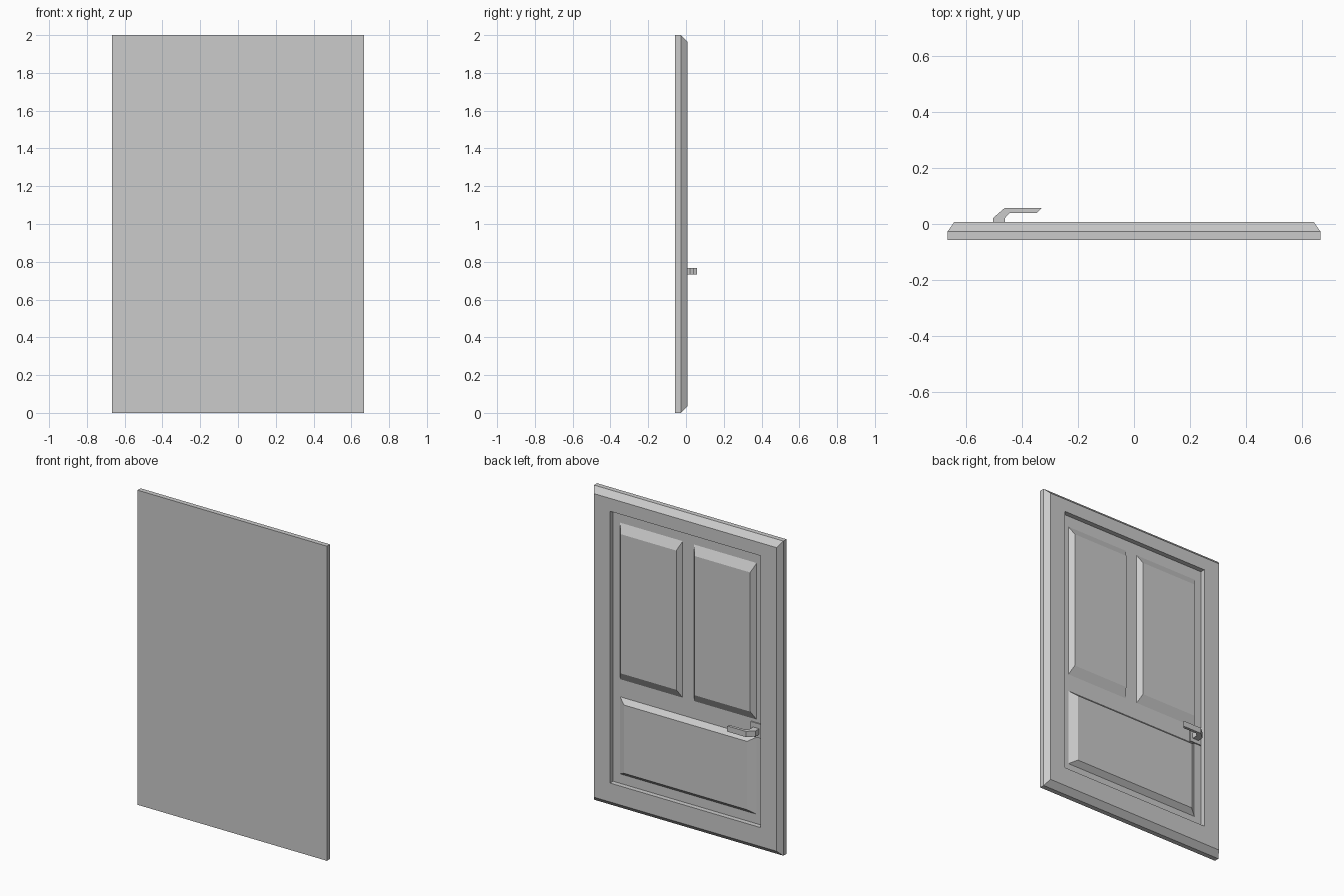
import bpy
import bmesh

cube = bpy.data.objects.get("Cube")
if cube:
    bpy.data.objects.remove(cube, do_unlink=True)

grey = bpy.data.materials.new("plain_grey")
grey.use_nodes = True
colour = (0.6, 0.6, 0.6, 1)
grey.diffuse_color = colour
grey.node_tree.nodes["Principled BSDF"].inputs["Base Color"].default_value = colour

LEAF_Y = -0.024   # depth of the sunken door leaf
FACE_Y = 0.007    # back face of the frame


def finish(name, bm):
    bmesh.ops.recalc_face_normals(bm, faces=bm.faces)
    mesh = bpy.data.meshes.new(name)
    bm.to_mesh(mesh)
    bm.free()
    mesh.materials.append(grey)
    obj = bpy.data.objects.new(name, mesh)
    bpy.context.collection.objects.link(obj)
    return obj


def loft(name, loops):
    """Join upright rectangles (x0, x1, z0, z1, y) into a capped solid."""
    bm = bmesh.new()
    rings = [[bm.verts.new(p) for p in
              ((x0, y, z0), (x1, y, z0), (x1, y, z1), (x0, y, z1))]
             for x0, x1, z0, z1, y in loops]
    for a, b in zip(rings, rings[1:]):
        for i in range(4):
            j = (i + 1) % 4
            bm.faces.new((a[i], a[j], b[j], b[i]))
    bm.faces.new(rings[0])
    bm.faces.new(rings[-1])
    return finish(name, bm)


def raised_panel(name, x0, x1, z0, z1, inset_x, inset_z):
    loft(name, [(x0, x1, z0, z1, LEAF_Y),
                (x0 + inset_x, x1 - inset_x, z0 + inset_z, z1 - inset_z, FACE_Y - 0.001)])


# Door slab: bevelled border with a sunken leaf on the back
W = 0.666
loft("door_frame", [
    (-W, W, 0, 2, -0.058),
    (-W, W, 0, 2, -0.027),
    (-W + 0.024, W - 0.024, 0.035, 1.965, FACE_Y),
    (-0.53, 0.53, 0.155, 1.883, FACE_Y),
    (-0.53, 0.53, 0.155, 1.883, LEAF_Y)])

# Raised panels
raised_panel("upper_panel_left", 0.04, 0.48, 0.817, 1.812, 0.024, 0.055)
raised_panel("upper_panel_right", -0.48, -0.04, 0.817, 1.812, 0.024, 0.055)
raised_panel("lower_panel", -0.48, 0.48, 0.215, 0.705, 0.047, 0.028)

# Handle plate
loft("handle_plate", [(-0.525, -0.443, 0.708, 0.798, LEAF_Y),
                      (-0.525, -0.443, 0.708, 0.798, LEAF_Y + 0.008)])

# Lever: bent outline extruded upward
outline = [(-0.504, LEAF_Y), (-0.461, LEAF_Y), (-0.461, 0.021), (-0.443, 0.040),
           (-0.346, 0.040), (-0.329, 0.058), (-0.461, 0.058), (-0.504, 0.021)]
bm = bmesh.new()
base = bm.faces.new([bm.verts.new((x, y, 0.732)) for x, y in outline])
top = bmesh.ops.extrude_face_region(bm, geom=[base])["geom"]
bmesh.ops.translate(bm, vec=(0, 0, 0.036),
                    verts=[v for v in top if isinstance(v, bmesh.types.BMVert)])
finish("handle_lever", bm)
